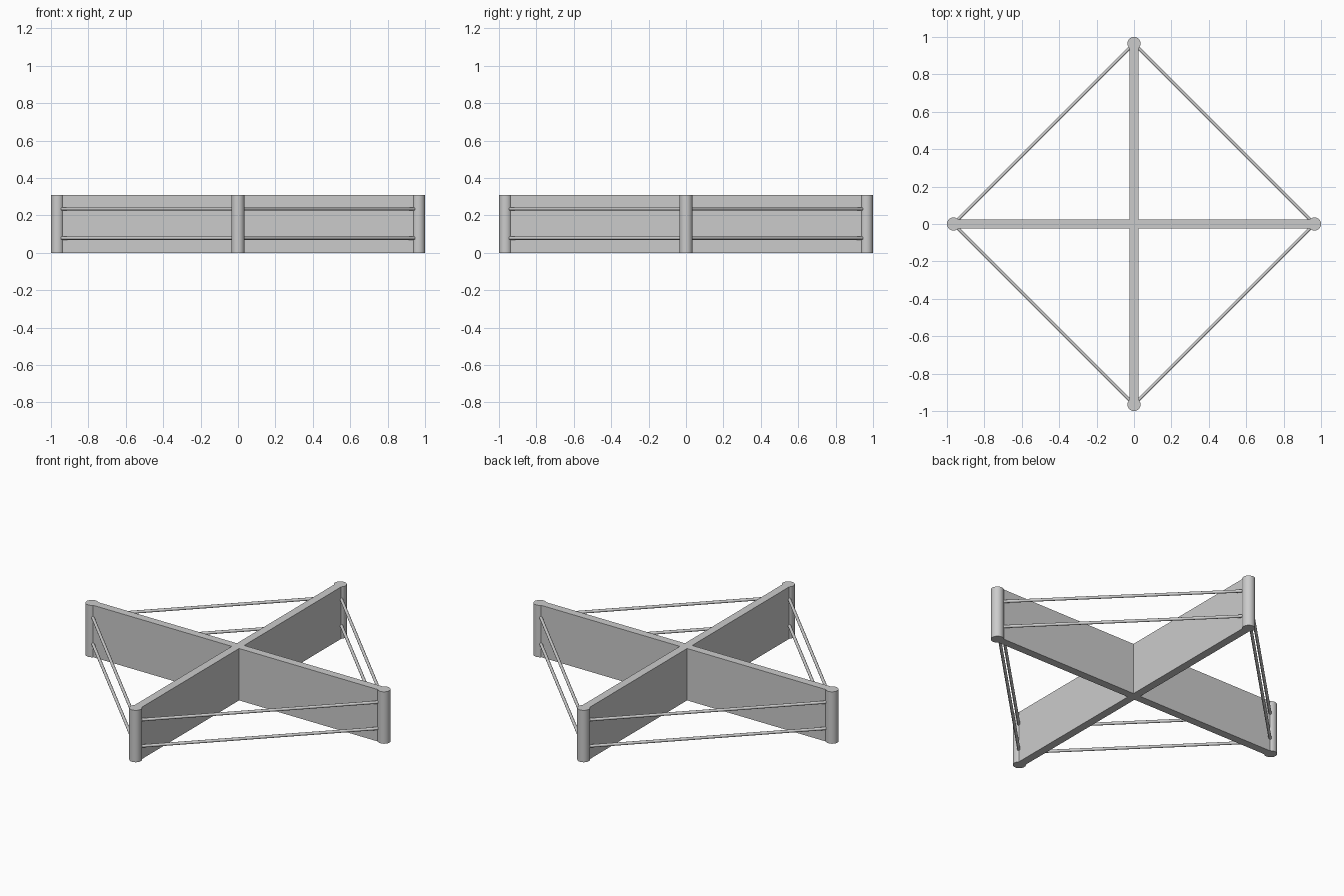
import bpy, bmesh, math
from mathutils import Vector

if "Cube" in bpy.data.objects:
    bpy.data.objects.remove(bpy.data.objects["Cube"])

HEIGHT = 0.31       # height of walls and posts
POST_R = 0.035      # corner post radius
REACH = 1 - POST_R  # distance from centre to post axis
HALF = 0.024        # half thickness of the cross walls
ROD_R = 0.0085      # tie rod radius

grey = bpy.data.materials.new("plain grey")
grey.diffuse_color = (0.6, 0.6, 0.6, 1)
grey.use_nodes = True
grey.node_tree.nodes["Principled BSDF"].inputs["Base Color"].default_value = grey.diffuse_color


def cylinder(name, a, b, radius, sides):
    """Smooth capped cylinder running from a to b."""
    axis = b - a
    bpy.ops.mesh.primitive_cylinder_add(
        vertices=sides, radius=radius, depth=axis.length, location=(a + b) / 2,
        rotation=axis.to_track_quat('Z', 'Y').to_euler())
    ob = bpy.context.object
    ob.name = name
    ob.data.materials.append(grey)
    bpy.ops.object.shade_smooth_by_angle(angle=math.radians(35))


# Crossed walls: one plus-shaped outline extruded upward
bm = bmesh.new()
outline = []
for i in range(4):
    c, s = round(math.cos(i * math.pi / 2)), round(math.sin(i * math.pi / 2))
    for x, y in ((REACH, -HALF), (REACH, HALF), (HALF, HALF)):
        outline.append(bm.verts.new((c * x - s * y, s * x + c * y, 0)))
base = bm.faces.new(outline)
top = bmesh.ops.extrude_face_region(bm, geom=[base])["geom"]
bmesh.ops.translate(bm, vec=(0, 0, HEIGHT),
                    verts=[v for v in top if isinstance(v, bmesh.types.BMVert)])
bmesh.ops.recalc_face_normals(bm, faces=bm.faces)
mesh = bpy.data.meshes.new("cross_walls")
bm.to_mesh(mesh)
bm.free()
mesh.materials.append(grey)
bpy.context.collection.objects.link(bpy.data.objects.new("cross_walls", mesh))

# Corner posts, and a pair of tie rods from each post to the next
corners = [Vector((REACH, 0, 0)), Vector((0, REACH, 0)),
           Vector((-REACH, 0, 0)), Vector((0, -REACH, 0))]
for i, p in enumerate(corners):
    q = corners[(i + 1) % 4]
    cylinder(f"corner_post_{i + 1}", p, p + Vector((0, 0, HEIGHT)), POST_R, 48)
    inset = (q - p).normalized() * (POST_R - 0.003)
    for label, z in (("lower", 0.078), ("upper", 0.235)):
        up = Vector((0, 0, z))
        cylinder(f"{label}_tie_rod_{i + 1}", p + inset + up, q - inset + up, ROD_R, 16)
